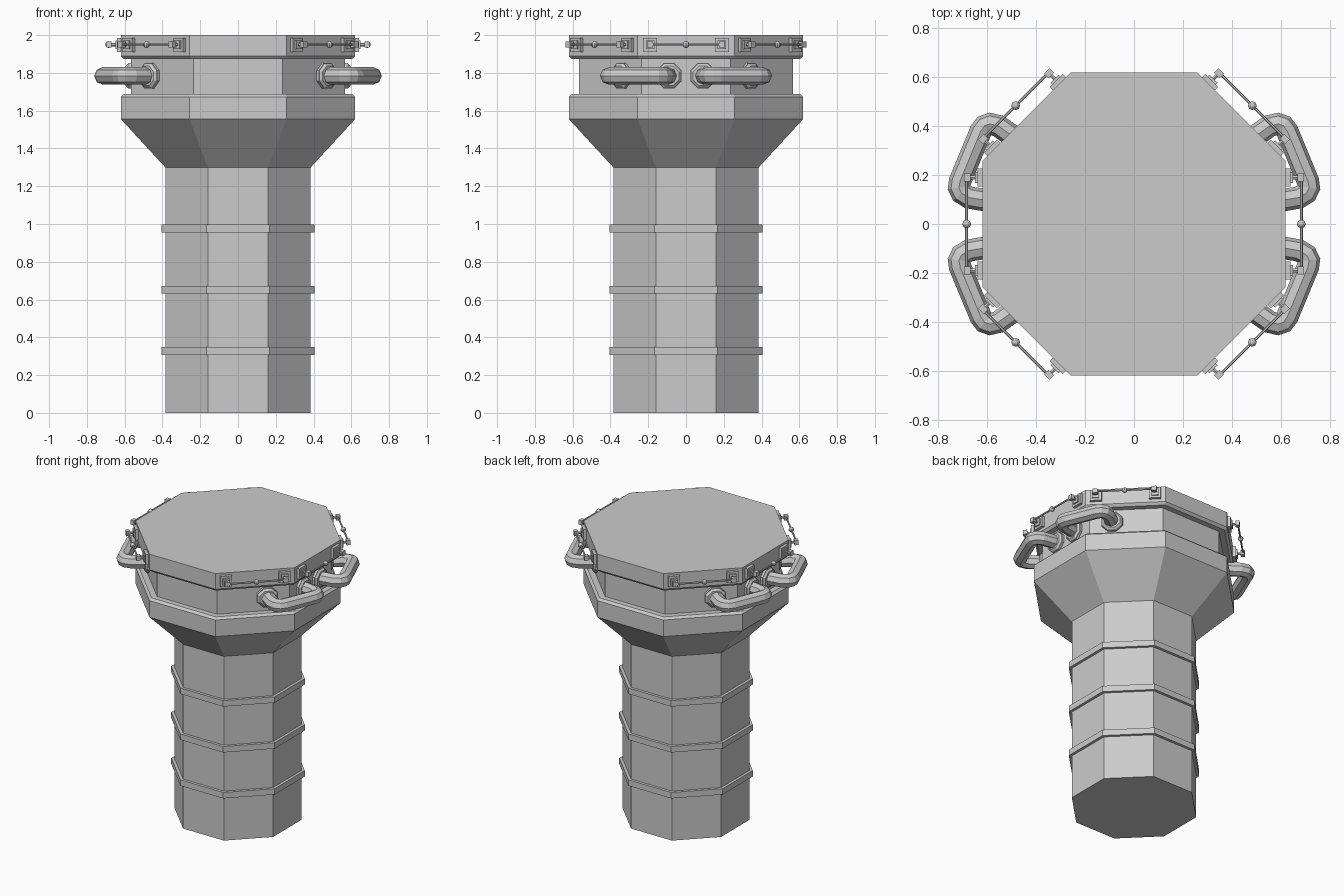
import bpy, bmesh, math
from mathutils import Matrix, Vector

if "Cube" in bpy.data.objects:
    bpy.data.objects.remove(bpy.data.objects["Cube"])

K = 1 / math.cos(math.pi / 8)  # apothem to corner radius of an octagon


def finish(bm, name):
    bmesh.ops.recalc_face_normals(bm, faces=bm.faces)
    me = bpy.data.meshes.new(name)
    bm.to_mesh(me)
    bm.free()
    ob = bpy.data.objects.new(name, me)
    bpy.context.collection.objects.link(ob)
    return ob


def octagon_stack(name, profile):
    """Closed octagonal solid from (apothem, z) pairs."""
    bm = bmesh.new()
    rings = []
    for a, z in profile:
        rings.append([bm.verts.new((a * K * math.cos(math.pi / 8 + i * math.pi / 4),
                                    a * K * math.sin(math.pi / 8 + i * math.pi / 4), z))
                      for i in range(8)])
    for lo, hi in zip(rings, rings[1:]):
        for i in range(8):
            j = (i + 1) % 8
            bm.faces.new((lo[i], lo[j], hi[j], hi[i]))
    bm.faces.new(rings[0][::-1])
    bm.faces.new(rings[-1])
    return finish(bm, name)


def turn(deg):
    return Matrix.Rotation(math.radians(deg), 4, 'Z')


def box(bm, m, centre, size):
    bmesh.ops.create_cube(bm, size=1, matrix=m @ Matrix.Translation(centre)
                          @ Matrix.Diagonal((*size, 1)))


def cone(bm, m, centre, axis, r1, r2, depth, sides=8):
    rot = Vector((0, 0, 1)).rotation_difference(Vector(axis)).to_matrix().to_4x4()
    bmesh.ops.create_cone(bm, cap_ends=True, segments=sides, radius1=r1, radius2=r2, depth=depth,
                          matrix=m @ Matrix.Translation(centre) @ rot @ turn(180 / sides))


# Column, flared collar, recessed neck and cap
octagon_stack("pillar_body", [
    (0.385, 0), (0.385, 1.30), (0.62, 1.555), (0.62, 1.672), (0.605, 1.687), (0.567, 1.687),
    (0.567, 1.873), (0.605, 1.873), (0.62, 1.89), (0.62, 2.0)])

# Bands around the column
for n, z in enumerate((0.328, 0.652, 0.976)):
    octagon_stack(f"column_band_{n + 1}", [
        (0.38, z - 0.021), (0.404, z - 0.021), (0.404, z + 0.021), (0.38, z + 0.021)])

# Pipe handles wrapping four corners of the neck
ZH = 1.784
half = [(0.53, 0.125), (0.60, 0.143), (0.665, 0.158), (0.70, 0.153), (0.718, 0.137), (0.724, 0.11)]
path = [(r, -v) for r, v in half] + [(r, v) for r, v in reversed(half)]
for n, ang in enumerate((22.5, -22.5, 157.5, 202.5)):
    m = turn(ang)
    cu = bpy.data.curves.new(f"pipe_handle_{n + 1}", 'CURVE')
    cu.dimensions = '3D'
    cu.bevel_depth = 0.046
    cu.bevel_resolution = 2
    cu.use_fill_caps = True
    sp = cu.splines.new('POLY')
    sp.points.add(len(path) - 1)
    sp.use_smooth = False
    for p, (r, v) in zip(sp.points, path):
        p.co = (*(m @ Vector((r, v, ZH))), 1)
    ob = bpy.data.objects.new(cu.name, cu)
    bpy.context.collection.objects.link(ob)

    # Flanges where the pipe meets the two neighbouring faces
    bm = bmesh.new()
    for s in (-1, 1):
        f = turn(ang + s * 22.5)
        cone(bm, f, (0.573, -s * 0.09, ZH), (1, 0, 0), 0.073, 0.073, 0.02)
        cone(bm, f, (0.589, -s * 0.09, ZH), (1, 0, 0), 0.07, 0.056, 0.012)
    finish(bm, f"handle_flanges_{n + 1}")

# Thin rails on the six side faces of the cap
ZR = 1.95
for n, ang in enumerate((-45, 0, 45, 135, 180, 225)):
    m = turn(ang)
    bm = bmesh.new()
    for s in (-1, 1):
        box(bm, m, (0.628, s * 0.19, ZR - 0.002), (0.024, 0.075, 0.075))     # wall plate
        box(bm, m, (0.643, s * 0.19, ZR - 0.002), (0.012, 0.045, 0.045))     # boss
        cone(bm, m, (0.66, s * 0.19, ZR), (1, 0, 0), 0.009, 0.009, 0.05, 6)  # post
        box(bm, m, (0.682, s * 0.19, ZR), (0.026, 0.032, 0.032))             # end block
    cone(bm, m, (0.684, 0, ZR), (0, 1, 0), 0.006, 0.006, 0.37, 6)            # rod
    bmesh.ops.create_uvsphere(bm, u_segments=8, v_segments=6, radius=0.018,
                              matrix=m @ Matrix.Translation((0.684, 0, ZR)))  # bead
    finish(bm, f"cap_rail_{n + 1}")
